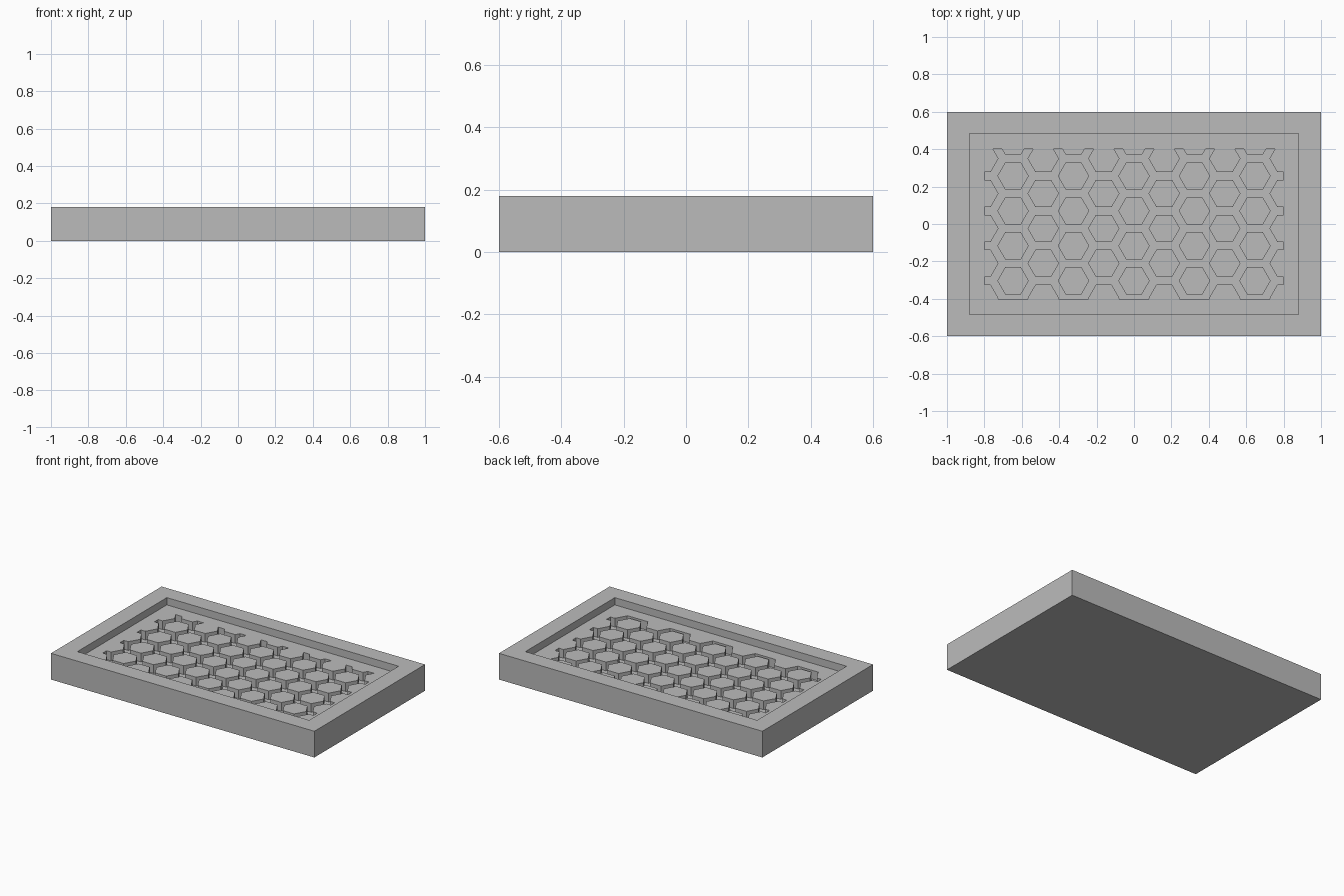
import bpy, bmesh, math
from mathutils import Matrix, Vector

if "Cube" in bpy.data.objects:
    bpy.data.objects.remove(bpy.data.objects["Cube"], do_unlink=True)

# Main sizes
RIM_Z, FLOOR_Z, GROOVE_Z = 0.18, 0.13, 0.07
PITCH = 0.1867            # distance between neighbouring cells in a column
CELL = PITCH / math.sqrt(3)
HEX_R = 0.084             # radius of each hexagonal island
HALF_X, HALF_Y = 0.8, 0.4  # extent of the grooved field

grey = bpy.data.materials.new("plain_grey")
grey.use_nodes = True
grey.diffuse_color = (0.5, 0.5, 0.5, 1)
grey.node_tree.nodes["Principled BSDF"].inputs["Base Color"].default_value = (0.5, 0.5, 0.5, 1)


def make_object(name, bm):
    mesh = bpy.data.meshes.new(name)
    bm.to_mesh(mesh)
    bm.free()
    mesh.materials.append(grey)
    obj = bpy.data.objects.new(name, mesh)
    bpy.context.collection.objects.link(obj)
    return obj


def box(name, half_x, half_y, z0, z1):
    bm = bmesh.new()
    size = Matrix.Diagonal((2 * half_x, 2 * half_y, z1 - z0, 1))
    bmesh.ops.create_cube(bm, size=1, matrix=Matrix.Translation((0, 0, (z0 + z1) / 2)) @ size)
    return make_object(name, bm)


def cut(target, cutter):
    # Subtract the cutter, bake the result and remove the cutter
    mod = target.modifiers.new("cut", 'BOOLEAN')
    mod.operation, mod.solver, mod.object = 'DIFFERENCE', 'EXACT', cutter
    deps = bpy.context.evaluated_depsgraph_get()
    baked = bpy.data.meshes.new_from_object(target.evaluated_get(deps))
    target.modifiers.clear()
    target.data = baked
    bpy.data.objects.remove(cutter, do_unlink=True)


# Hexagonal islands on a staggered grid covering the field
bm = bmesh.new()
for col in range(-5, 6):
    for row in range(-4, 4):
        x = col * 1.5 * CELL
        y = 0.07 + (row + 0.5 * (col % 2)) * PITCH
        if abs(x) < HALF_X + HEX_R and abs(y) < HALF_Y + HEX_R:
            bmesh.ops.create_cone(
                bm, cap_ends=True, segments=6, radius1=HEX_R, radius2=HEX_R, depth=0.4,
                matrix=Matrix.Translation((x, y, 0.1)) @ Matrix.Rotation(math.pi / 2, 4, 'Z'))
# Turn the prisms so that a corner points along x
for v in bm.verts:
    assert v.is_valid
islands = make_object("hex_islands", bm)

# Groove network: a slab with the islands removed
grooves = box("groove_cutter", HALF_X, HALF_Y, GROOVE_Z, 0.155)
cut(grooves, islands)

# Tray with a shallow pocket and honeycomb grooves in its floor
tray = box("honeycomb_tray", 1, 0.6, 0, RIM_Z)
cut(tray, box("pocket_cutter", 0.88, 0.485, FLOOR_Z, 0.3))
cut(tray, grooves)
tray.data.name = "honeycomb_tray"
for p in tray.data.polygons:
    p.use_smooth = False
    p.material_index = 0
